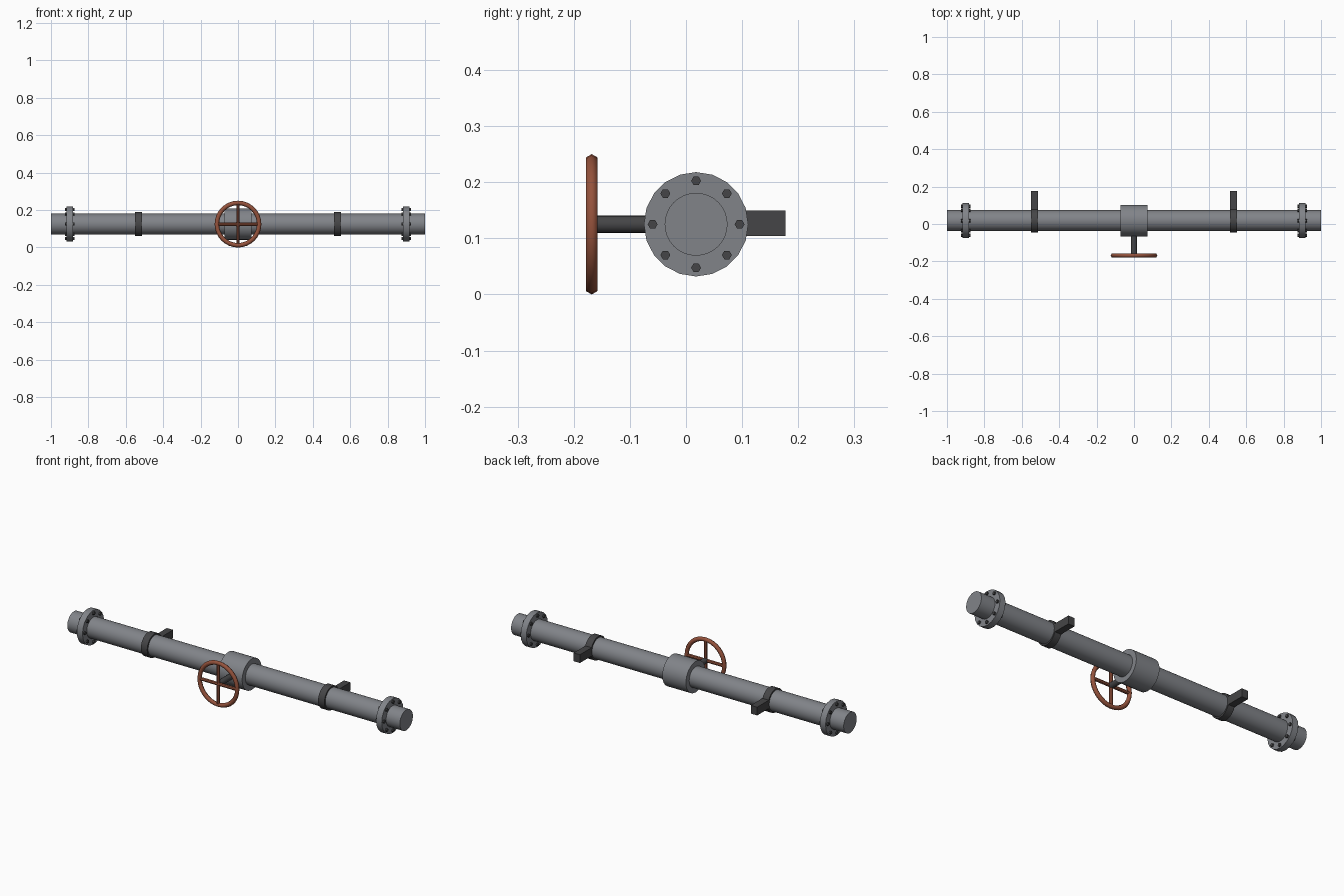
import bpy, math
from mathutils import Vector

if "Cube" in bpy.data.objects:
    bpy.data.objects.remove(bpy.data.objects["Cube"])

CY, CZ = 0.018, 0.125      # pipe axis
WHEEL_Y = -0.168


def material(name, rgb):
    m = bpy.data.materials.new(name)
    m.diffuse_color = (*rgb, 1)
    m.use_nodes = True
    m.node_tree.nodes["Principled BSDF"].inputs["Base Color"].default_value = m.diffuse_color
    return m


steel = material("grey steel", (0.22, 0.23, 0.25))
iron = material("dark iron", (0.06, 0.06, 0.063))
rust = material("rust red", (0.30, 0.085, 0.045))


def finish(name, mat, smooth=True):
    ob = bpy.context.object
    ob.name = name
    ob.data.materials.append(mat)
    if smooth:
        bpy.ops.object.shade_smooth_by_angle(angle=math.radians(35))
    return ob


def rod(name, a, b, radius, mat, sides=32, smooth=True):
    """Cylinder running from point a to point b."""
    a, b = Vector(a), Vector(b)
    rot = (b - a).to_track_quat('Z', 'Y').to_euler()
    bpy.ops.mesh.primitive_cylinder_add(vertices=sides, radius=radius, depth=(b - a).length,
                                        location=(a + b) / 2, rotation=rot)
    return finish(name, mat, smooth)


def along_x(name, x, length, radius, mat, sides=32, y=CY, z=CZ, smooth=True):
    return rod(name, (x - length / 2, y, z), (x + length / 2, y, z), radius, mat, sides, smooth)


# Pipe and central valve body
along_x("pipe", 0, 2.0, 0.056, steel)
along_x("valve_body", 0, 0.142, 0.084, steel)

for side, s in (("left", -1), ("right", 1)):
    # Bolted flange
    along_x(f"{side}_flange", s * 0.9, 0.034, 0.093, steel, 20)
    for i in range(8):
        a = i * math.pi / 4
        along_x(f"{side}_flange_bolt_{i + 1}", s * 0.9, 0.05, 0.0088, iron, 6,
                CY + 0.0775 * math.cos(a), CZ + 0.0775 * math.sin(a), False).rotation_euler.rotate_axis('Z', math.pi / 6)
    # Pipe clamp with wall bracket
    along_x(f"{side}_clamp", s * 0.533, 0.038, 0.064, iron)
    bpy.ops.mesh.primitive_cube_add(size=1, location=(s * 0.533, 0.1235, 0.127))
    bpy.context.object.scale = (0.038, 0.107, 0.045)
    finish(f"{side}_wall_bracket", iron, False)

# Valve stem
rod("valve_stem", (0, CY, CZ), (0, WHEEL_Y + 0.003, CZ), 0.0155, iron, 16)

# Handwheel rim and crossed spokes
bpy.ops.mesh.primitive_torus_add(major_radius=0.1131, minor_radius=0.0119, major_segments=32,
                                 minor_segments=6, location=(0, WHEEL_Y, CZ),
                                 rotation=(math.pi / 2, 0, 0))
bpy.context.object.name = "handwheel_rim"
bpy.context.object.data.materials.append(rust)
bpy.ops.object.shade_smooth_by_angle(angle=math.radians(65))
rod("horizontal_spoke", (-0.113, WHEEL_Y, CZ), (0.113, WHEEL_Y, CZ), 0.009, rust, 8)
rod("vertical_spoke", (0, WHEEL_Y, CZ - 0.113), (0, WHEEL_Y, CZ + 0.113), 0.009, rust, 8)
